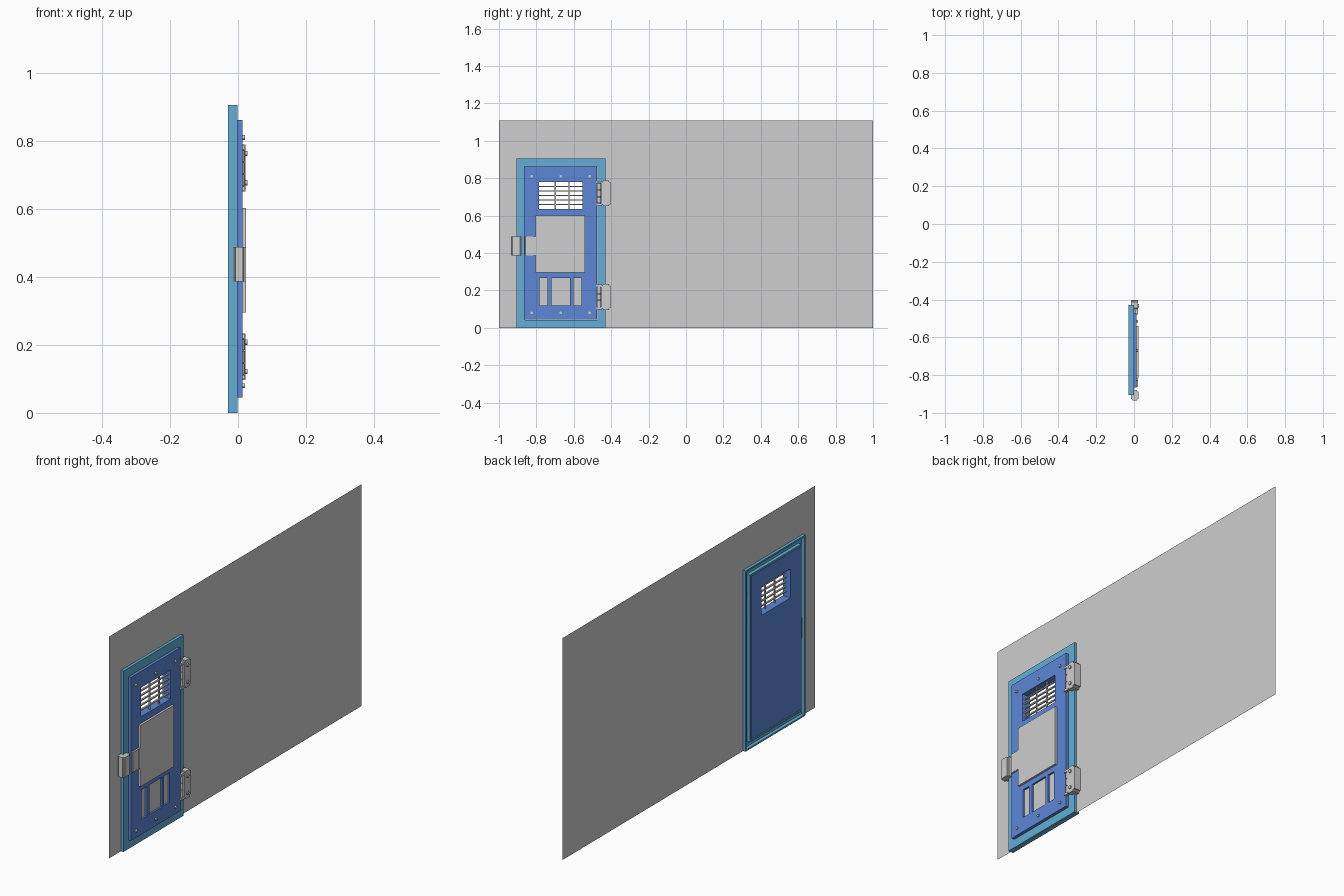
import bpy, bmesh, math
from mathutils import Matrix

cube = bpy.data.objects.get("Cube")
if cube:
    bpy.data.objects.remove(cube, do_unlink=True)


def material(name, rgb):
    m = bpy.data.materials.new(name)
    m.use_nodes = True
    m.diffuse_color = (*rgb, 1)
    m.node_tree.nodes["Principled BSDF"].inputs["Base Color"].default_value = (*rgb, 1)
    return m


GREY = material("light grey", (0.62, 0.62, 0.62))
BLUE = material("door blue", (0.11, 0.245, 0.68))
TEAL = material("frame light blue", (0.13, 0.42, 0.68))


def finish(name, bm, mat):
    bmesh.ops.recalc_face_normals(bm, faces=bm.faces)
    me = bpy.data.meshes.new(name)
    bm.to_mesh(me)
    bm.free()
    me.materials.append(mat)
    ob = bpy.data.objects.new(name, me)
    bpy.context.scene.collection.objects.link(ob)
    return ob


def box(name, x, y, z, mat, bevel=0, axis=None):
    """Box from (min, max) ranges; optionally bevel the edges along one axis."""
    bm = bmesh.new()
    bmesh.ops.create_cube(bm, size=1)
    for v in bm.verts:
        for i, (lo, hi) in enumerate((x, y, z)):
            v.co[i] = lo if v.co[i] < 0 else hi
    if bevel:
        def along(e):
            d = (e.verts[0].co - e.verts[1].co).normalized()
            return abs(d[axis]) > 0.9
        bmesh.ops.bevel(bm, geom=[e for e in bm.edges if along(e)],
                        offset=bevel, segments=3, affect='EDGES')
    return finish(name, bm, mat)


def cylinder(name, centre, r, length, mat, axis='X', sides=16):
    bm = bmesh.new()
    rot = Matrix.Rotation(math.pi / 2, 4, 'Y') if axis == 'X' else Matrix()
    bmesh.ops.create_cone(bm, cap_ends=True, segments=sides, radius1=r, radius2=r,
                          depth=length, matrix=Matrix.Translation(centre) @ rot)
    ob = finish(name, bm, mat)
    for p in ob.data.polygons:
        p.use_smooth = len(p.vertices) == 4
    return ob


def ring(name, x, y, z, width, mat):
    """Rectangular ring in the yz plane, extruded along x."""
    bm = bmesh.new()
    loops = []
    for px in x:
        for w in (0, width):
            a, b, c, d = y[0] + w, y[1] - w, z[0] + w, z[1] - w
            loops.append([bm.verts.new((px, *p)) for p in ((a, c), (b, c), (b, d), (a, d))])
    for p, q in ((0, 1), (1, 3), (3, 2), (2, 0)):
        for i in range(4):
            j = (i + 1) % 4
            bm.faces.new((loops[p][i], loops[p][j], loops[q][j], loops[q][i]))
    return finish(name, bm, mat)


def cut(target, cutters):
    for c in cutters:
        c.hide_render = True
        mod = target.modifiers.new("cut", 'BOOLEAN')
        mod.object = c
        mod.operation = 'DIFFERENCE'
        mod.solver = 'EXACT'
    dg = bpy.context.evaluated_depsgraph_get()
    me = bpy.data.meshes.new_from_object(target.evaluated_get(dg))
    target.modifiers.clear()
    target.data = me
    for c in cutters:
        bpy.data.objects.remove(c, do_unlink=True)


# Wall sheet around the doorway
bm = bmesh.new()
for y0, y1, z0, z1 in ((-1, -0.895, 0, 1.11), (-0.895, -0.435, 0.897, 1.11), (-0.435, 1, 0, 1.11)):
    bm.faces.new([bm.verts.new((-0.015, *p)) for p in ((y0, z0), (y1, z0), (y1, z1), (y0, z1))])
finish("wall", bm, GREY)

# Frame: face plate with an outer and an inner lip behind it
FY, FZ = (-0.905, -0.43), (0, 0.905)
ring("frame_face", (-0.012, -0.001), FY, FZ, 0.043, TEAL)
ring("frame_outer_lip", (-0.029, -0.012), FY, FZ, 0.008, TEAL)
ring("frame_inner_lip", (-0.029, -0.012), (FY[0] + 0.034, FY[1] - 0.034),
     (0.034, FZ[1] - 0.034), 0.008, TEAL)

# Door leaf with a vent opening and three shallow pockets
VY, VZ = (-0.785, -0.553), (0.635, 0.78)
pockets = ((-0.782, -0.74), (-0.718, -0.62), (-0.602, -0.56))
door = box("door", (-0.0295, 0.013), (-0.866, -0.475), (0.045, 0.862), BLUE)
cutters = [box("vent_cutter", (-0.1, 0.1), VY, VZ, BLUE)]
cutters += [box("pocket_cutter", (0.002, 0.1), p, (0.12, 0.268), BLUE) for p in pockets]
cut(door, cutters)
for p in pockets:
    box("pocket_plate", (0.001, 0.004), p, (0.12, 0.268), GREY)

# Vent grille
for i in range(1, 6):
    z = VZ[0] + (VZ[1] - VZ[0]) * i / 6
    box("vent_slat", (-0.004, 0.004), VY, (z - 0.003, z + 0.003), GREY)
for i in (1, 2):
    y = VY[0] + (VY[1] - VY[0]) * (0.05 + i * 0.32)
    box("vent_bar", (-0.003, 0.003), (y - 0.003, y + 0.003), VZ, GREY)

# Raised panel and door screws
box("door_panel", (0.012, 0.024), (-0.805, -0.54), (0.295, 0.602), GREY)
for y in (-0.825, -0.67, -0.515):
    for z in (0.08, 0.81):
        cylinder("door_screw", (0.015, y, z), 0.007, 0.01, GREY)

# Lock: case on the wall and case on the door
box("lock_keeper", (-0.015, 0.023), (-0.935, -0.88), (0.387, 0.488), GREY, 0.008, 2)
box("lock_case", (0.008, 0.021), (-0.862, -0.815), (0.387, 0.488), GREY, 0.003, 2)
box("lock_bolt_guide", (0.01, 0.023), (-0.816, -0.802), (0.387, 0.488), GREY)

# Hinges
for zc in (0.165, 0.72):
    box("hinge_plate", (-0.015, 0.022), (-0.455, -0.403), (zc - 0.069, zc + 0.069), GREY, 0.01, 0)
    for s in (-1, 1):
        box("hinge_tab", (0.008, 0.021), (-0.478, -0.45),
            (zc + s * 0.06 - 0.006, zc + s * 0.06 + 0.006), GREY)
        cylinder("hinge_bolt", (0.022, -0.432, zc + s * 0.043), 0.009, 0.011, GREY, sides=6)
        cylinder("hinge_nut", (-0.016, -0.447, zc + s * 0.06), 0.008, 0.01, GREY, sides=6)
    for i in (-1, 0, 1):
        cylinder("hinge_knuckle", (0.009, -0.465, zc + i * 0.036), 0.01, 0.033, GREY, 'Z')
